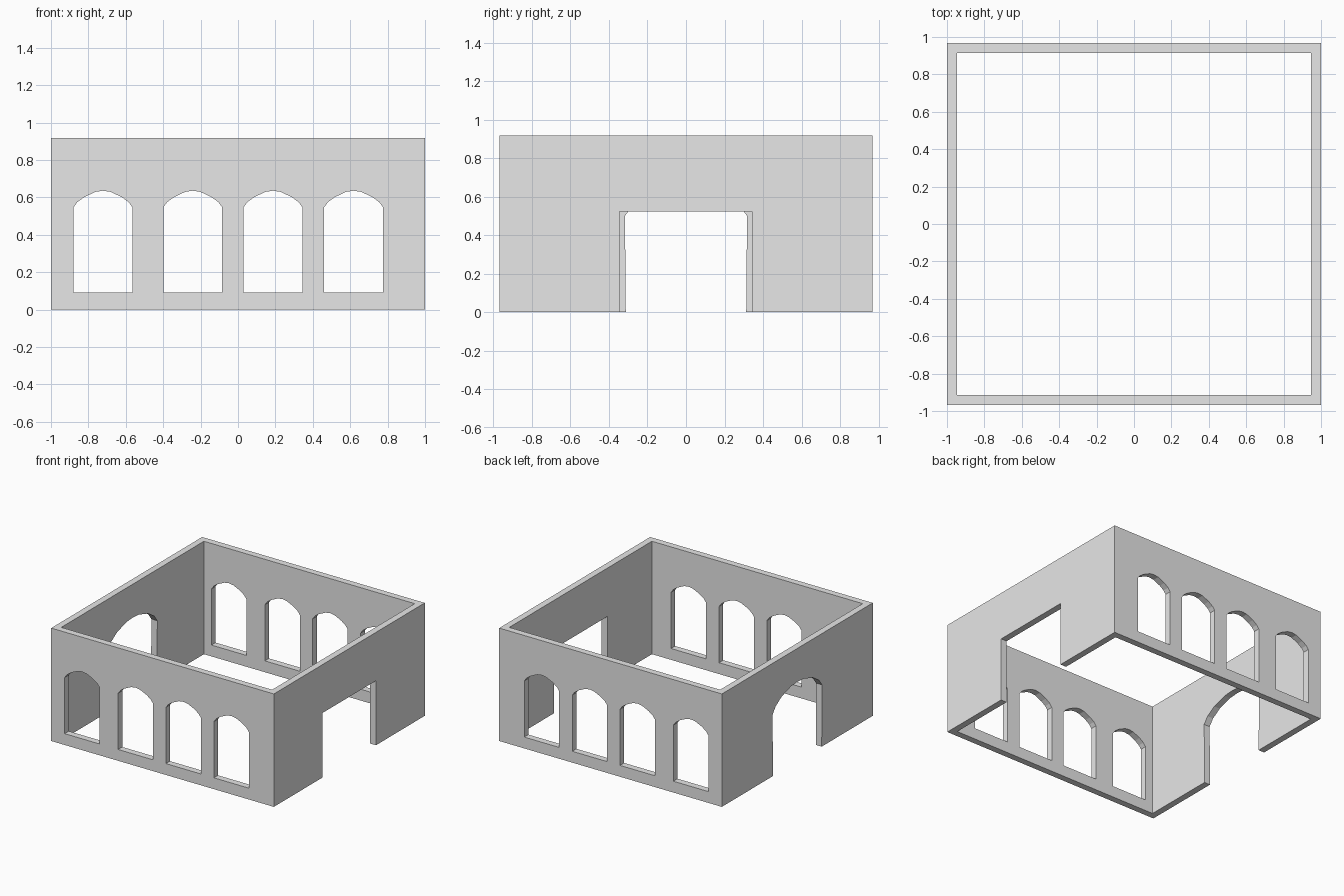
import bpy
import bmesh

cube = bpy.data.objects.get("Cube")
if cube:
    bpy.data.objects.remove(cube, do_unlink=True)

HX, HY, H = 1.0, 0.968, 0.917      # outer half sizes and height
IX, IY = 0.947, 0.915              # inner half sizes

stone = bpy.data.materials.new("pale grey stone")
stone.use_nodes = True
grey = (0.8, 0.8, 0.8, 1)
stone.diffuse_color = grey
stone.node_tree.nodes["Principled BSDF"].inputs["Base Color"].default_value = grey


def new_object(name, bm):
    bmesh.ops.recalc_face_normals(bm, faces=bm.faces)
    mesh = bpy.data.meshes.new(name)
    bm.to_mesh(mesh)
    bm.free()
    mesh.materials.append(stone)
    obj = bpy.data.objects.new(name, mesh)
    bpy.context.collection.objects.link(obj)
    return obj


def prism(name, profile, offset):
    """Extrude a closed profile of 3D points along an offset vector."""
    bm = bmesh.new()
    face = bm.faces.new([bm.verts.new(p) for p in profile])
    out = bmesh.ops.extrude_face_region(bm, geom=[face])
    moved = [g for g in out["geom"] if isinstance(g, bmesh.types.BMVert)]
    bmesh.ops.translate(bm, verts=moved, vec=offset)
    return new_object(name, bm)


def arch(half, bottom):
    """Mirror the right half of an arch into a full closed outline."""
    left = [(-u, z) for u, z in reversed(half) if u > 0]
    foot = half[0][0] if bottom > 0 else half[0][0] - 0.005
    return [(-foot, bottom), (foot, bottom)] + half + left


# Four walls as one square ring
bm = bmesh.new()
corners = [(-1, -1), (1, -1), (1, 1), (-1, 1)]
outer = [bm.verts.new((sx * HX, sy * HY, 0)) for sx, sy in corners]
inner = [bm.verts.new((sx * IX, sy * IY, 0)) for sx, sy in corners]
for i in range(4):
    j = (i + 1) % 4
    bm.faces.new((outer[i], outer[j], inner[j], inner[i]))
out = bmesh.ops.extrude_face_region(bm, geom=bm.faces[:])
top = [g for g in out["geom"] if isinstance(g, bmesh.types.BMVert)]
bmesh.ops.translate(bm, verts=top, vec=(0, 0, H))
walls = new_object("arcade_walls", bm)

# Arched windows, each cut through front and back walls
window = arch([(0.157, 0.548), (0.137, 0.575), (0.1, 0.602),
               (0.04, 0.63), (0, 0.636)], 0.092)
cutters = []
for cx in (-0.722, -0.242, 0.187, 0.618):
    cutters.append(prism("window_cutter", [(cx + u, -1.2, z) for u, z in window],
                         (0, 2.4, 0)))

# Arched doorway on one side, square doorway on the other
door = arch([(0.317, 0.5), (0.277, 0.553), (0.2, 0.603),
             (0.08, 0.64), (0, 0.646)], -0.1)
cutters.append(prism("arched_door_cutter", [(-1.2, u, z) for u, z in door],
                     (0.5, 0, 0)))
square = [(-0.345, -0.1), (0.342, -0.1), (0.342, 0.524), (-0.345, 0.524)]
cutters.append(prism("square_door_cutter", [(0.7, u, z) for u, z in square],
                     (0.5, 0, 0)))

for cutter in cutters:
    mod = walls.modifiers.new(cutter.name, 'BOOLEAN')
    mod.operation = 'DIFFERENCE'
    mod.solver = 'EXACT'
    mod.object = cutter

# Bake the cuts and remove the cutters
graph = bpy.context.evaluated_depsgraph_get()
graph.update()
baked = bpy.data.meshes.new_from_object(walls.evaluated_get(graph))
walls.modifiers.clear()
walls.data = baked
baked.materials.clear()
baked.materials.append(stone)
for poly in baked.polygons:
    poly.material_index = 0
    poly.use_smooth = False
for cutter in cutters:
    bpy.data.objects.remove(cutter, do_unlink=True)
